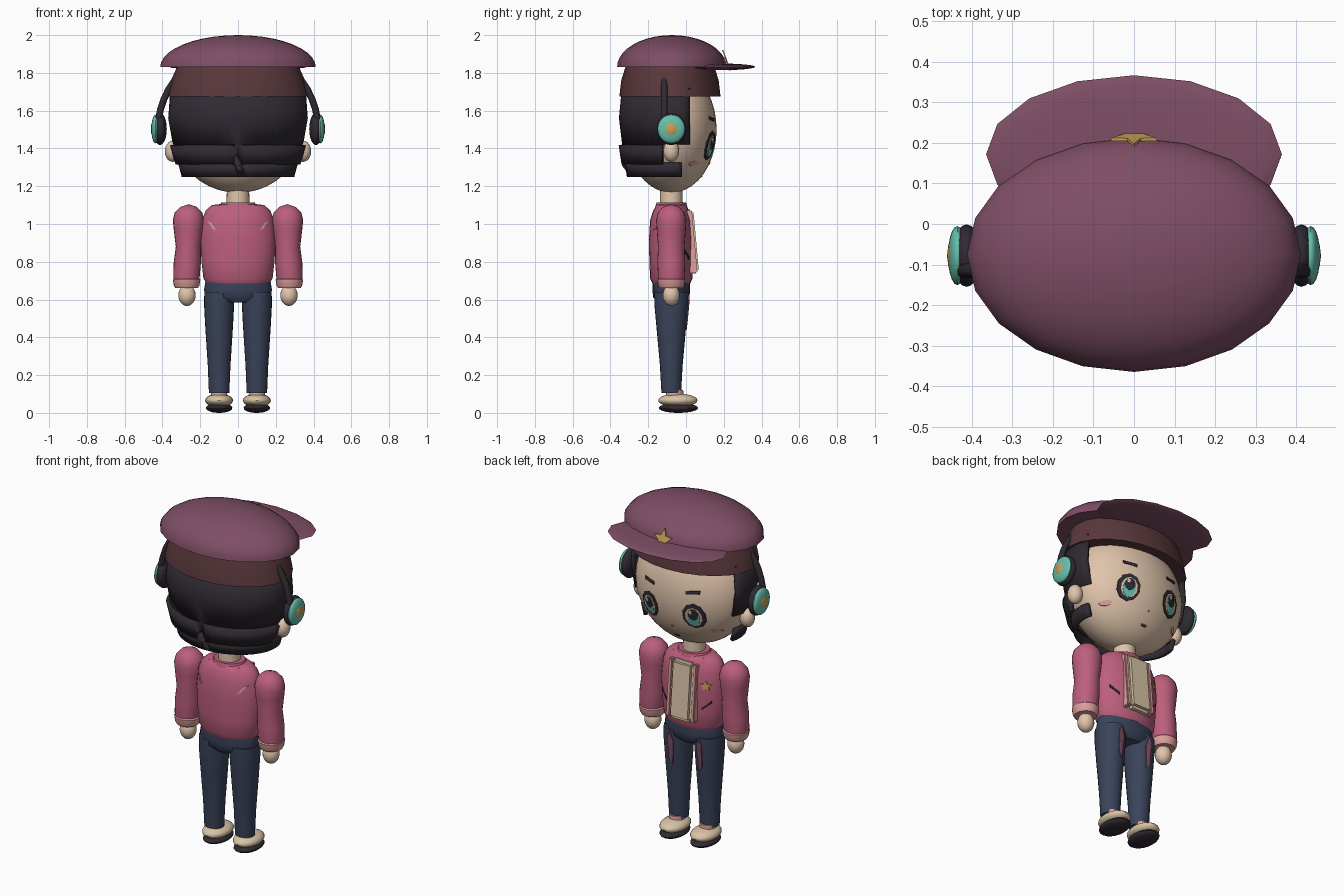
import bpy, bmesh
from math import sin, cos, pi, asin, sqrt, radians
from mathutils import Vector, Matrix

cube = bpy.data.objects.get("Cube")
if cube:
    bpy.data.objects.remove(cube)


def material(name, hexa):
    rgb = [int(hexa[i:i + 2], 16) / 255 for i in (0, 2, 4)]
    col = [c / 12.92 if c < 0.04 else ((c + 0.055) / 1.055) ** 2.4 for c in rgb] + [1]
    m = bpy.data.materials.new(name)
    m.use_nodes = True
    m.diffuse_color = col
    m.node_tree.nodes["Principled BSDF"].inputs["Base Color"].default_value = col
    return m


MAUVE = material("mauve", "7E4E65")
BROWN = material("dark brown", "5A383C")
DARK = material("near black", "302A32")
SKIN = material("skin", "E0C4AB")
PINK = material("pink", "BC5F7D")
BLUSH = material("light pink", "DFA09C")
NAVY = material("navy", "3A435A")
TEAL = material("teal", "66BFAC")
GOLD = material("gold", "C9A058")
CREAM = material("cream", "D8C4A6")
CY = -0.078  # body axis


def finish(bm, name, mat, smooth=True):
    bmesh.ops.remove_doubles(bm, verts=bm.verts, dist=0.0002)
    bmesh.ops.recalc_face_normals(bm, faces=bm.faces)
    me = bpy.data.meshes.new(name)
    bm.to_mesh(me)
    bm.free()
    me.materials.append(mat)
    ob = bpy.data.objects.new(name, me)
    bpy.context.collection.objects.link(ob)
    if smooth:
        bpy.ops.object.select_all(action='DESELECT')
        ob.select_set(True)
        bpy.context.view_layer.objects.active = ob
        bpy.ops.object.shade_smooth_by_angle(angle=radians(40))
    return ob


def lathe(name, prof, mat, cx=0, cy=CY, segs=24):
    """Stack of elliptical rings (z, rx, ry) with closed ends."""
    bm = bmesh.new()
    rings = [[bm.verts.new((cx + rx * cos(2 * pi * i / segs), cy + ry * sin(2 * pi * i / segs), z))
              for i in range(segs)] for z, rx, ry in prof]
    for a, b in zip(rings, rings[1:]):
        for i in range(segs):
            j = (i + 1) % segs
            bm.faces.new((a[i], a[j], b[j], b[i]))
    for ring, p in ((rings[0], prof[0]), (rings[-1], prof[-1])):
        if p[1] > 0.001:
            bm.faces.new(ring)
    return finish(bm, name, mat)


def ball(name, loc, size, mat, segs=20):
    bm = bmesh.new()
    bmesh.ops.create_uvsphere(bm, u_segments=segs, v_segments=12, radius=1,
                              matrix=Matrix.Translation(loc) @ Matrix.Diagonal((*size, 1)))
    return finish(bm, name, mat)


def box(name, loc, size, tilt, mat):
    bm = bmesh.new()
    bmesh.ops.create_cube(bm, size=2, matrix=Matrix.Translation(loc)
                          @ Matrix.Rotation(tilt, 4, 'X') @ Matrix.Diagonal((*size, 1)))
    bmesh.ops.bevel(bm, geom=bm.edges[:], offset=min(size) * 0.4, segments=2, affect='EDGES')
    return finish(bm, name, mat)


def surface(prof, cx=0, side=1):
    """Returns y on a lathed part for a given x and z."""
    def at(x, z):
        for (z0, a0, b0), (z1, a1, b1) in zip(prof, prof[1:]):
            if z0 <= z <= z1:
                t = (z - z0) / (z1 - z0)
                rx, ry = a0 + (a1 - a0) * t, b0 + (b1 - b0) * t
                return CY + side * ry * sqrt(max(0, 1 - ((x - cx) / rx) ** 2))
        return CY
    return at


def decal(name, pts, surf, mat, lift=0.004, side=1):
    """Thin plate with an (x, z) outline laid on a surface."""
    bm = bmesh.new()
    n = len(pts)
    mx, mz = sum(p[0] for p in pts) / n, sum(p[1] for p in pts) / n
    rows = []
    for s in (0, 0.33, 0.67, 1):
        flat = [(mx + (x - mx) * s, mz + (z - mz) * s) for x, z in pts]
        rows.append([bm.verts.new((x, surf(x, z) + side * lift, z)) for x, z in flat])
    rows.append([bm.verts.new(v.co - Vector((0, side * (lift + 0.003), 0))) for v in rows[-1]])
    for k, (a, b) in enumerate(zip(rows, rows[1:])):
        for i in range(n):
            j = (i + 1) % n
            bm.faces.new((a[0], b[i], b[j]) if k == 0 else (a[i], b[i], b[j], a[j]))
    return finish(bm, name, mat, False)


def oval(x, z, rx, rz, n=12):
    return [(x + rx * cos(2 * pi * (i + 0.5) / n), z + rz * sin(2 * pi * (i + 0.5) / n)) for i in range(n)]


def star(x, z, r):
    return [(x + r * (0.45 if i % 2 else 1) * sin(pi * i / 5),
             z + r * (0.45 if i % 2 else 1) * cos(pi * i / 5)) for i in range(10)]


def bar(x0, z0, x1, z1, h):
    return [(x0, z0 - h), (x1, z1 - h), (x1, z1 + h), (x0, z0 + h)]


# Head and neck
head = [(1.5 - 0.335 * cos(pi * i / 20), 0.345 * sin(pi * i / 20), 0.24 * sin(pi * i / 20))
        for i in range(21)]
lathe("head", head, SKIN, segs=32)
lathe("neck", [(1.07, .062, .062), (1.22, .058, .058)], SKIN)
face = surface(head)

# Hair shell: three strips, each ending at its own line beside the face
hair = [(1.25, .298, .235), (1.32, .317, .245), (1.42, .345, .26), (1.56, .37, .277), (1.72, .358, .262)]
bm = bmesh.new()
for (low, high), limit in zip(zip(hair, hair[1:]), (-.02, -.12, .02, .02)):
    strip = []
    for z, rx, ry in (low, high):
        t = asin((limit - CY) / ry)
        arc = [t - (pi + 2 * t) * i / 28 for i in range(29)]
        strip.append([bm.verts.new((rx * cos(a), CY + ry * sin(a), z)) for a in arc])
    for i in range(28):
        bm.faces.new((strip[0][i], strip[0][i + 1], strip[1][i + 1], strip[1][i]))
shell = finish(bm, "hair", DARK)
solid = shell.modifiers.new("thickness", 'SOLIDIFY')
solid.thickness = 0.02

# Cap
lathe("cap_band", [(1.675, .374, .268), (1.76, .355, .258), (1.85, .315, .23)], BROWN, cy=-.085)
dome = [(1.83 + .17 * sin(pi * i / 20), .412 * cos(pi * i / 20), .29 * cos(pi * i / 20)) for i in range(11)]
lathe("cap_dome", dome, MAUVE, cy=-.075, segs=20)
ball("cap_visor", (0, .172, 1.832), (.365, .195, .018), MAUVE, 16)
decal("cap_star", star(0, 1.862, .06), lambda x, z: .215 - (z - 1.862) * .35, GOLD)

# Headphone arch over the head
curve = bpy.data.curves.new("headphone_arch", 'CURVE')
curve.dimensions = '3D'
curve.bevel_depth = 0.018
curve.bevel_resolution = 2
line = curve.splines.new('POLY')
line.points.add(24)
for i, p in enumerate(line.points):
    p.co = (.424 * cos(pi * i / 24), -.115, 1.5 + .424 * sin(pi * i / 24), 1)
curve.materials.append(DARK)
bpy.context.collection.objects.link(bpy.data.objects.new("headphone_arch", curve))

# Torso
torso = [(.685, .165, .10), (.71, .183, .112), (.8, .193, .116), (.92, .2, .118), (1.02, .19, .112),
         (1.07, .172, .096), (1.1, .14, .078), (1.107, .08, .065)]
lathe("jacket", torso, PINK)
lathe("collar", [(1.09, .1, .085), (1.115, .088, .078), (1.115, .07, .066)], PINK)
chest, back = surface(torso), surface(torso, side=-1)
box("shirt", (0, .012, .905), (.072, .042, .17), .09, CREAM)
decal("chest_star", star(-.135, .955, .03), chest, GOLD, .006)
lathe("hips", [(.585, .085, .075), (.612, .168, .096), (.65, .18, .1), (.70, .172, .098)], NAVY)

# Face centre details
decal("nose", oval(0, 1.322, .007, .006, 6), face, BLUSH)
decal("mouth", bar(-.016, 1.25, .016, 1.25, .005), face, BROWN)

sleeve = [(.675, .062, .066), (.72, .07, .07), (.8, .072, .074), (.88, .066, .07), (.97, .078, .077),
          (1.02, .083, .08), (1.06, .073, .071), (1.09, .045, .045), (1.105, 0, 0)]
leg = [(.105, .054, .052), (.25, .06, .06), (.45, .073, .078), (.58, .08, .09), (.64, .078, .09)]

# Paired parts
for s, tag in ((1, "left"), (-1, "right")):
    ball(tag + "_ear", (s * .345, CY, 1.385), (.042, .042, .056), SKIN)
    ball(tag + "_ear_cushion", (s * .413, CY, 1.503), (.036, .077, .085), DARK)
    ball(tag + "_ear_cup", (s * .436, CY, 1.503), (.023, .073, .076), TEAL)
    ball(tag + "_ear_cup_centre", (s * .449, CY, 1.503), (.0125, .04, .042), GOLD, 8)

    # Eye layers, brow and cheek
    ex, ez = s * .143, 1.415
    decal(tag + "_eye_outline", oval(ex, ez, .064, .077, 10), face, DARK, .003)
    decal(tag + "_eye_white", oval(ex, ez - .004, .046, .058, 10), face, CREAM, .005)
    decal(tag + "_iris", oval(ex, ez - .006, .034, .053), face, TEAL, .007)
    decal(tag + "_pupil", oval(ex, ez + .012, .028, .034), face, DARK, .009)
    decal(tag + "_eye_glint", oval(ex + .012, ez + .028, .01, .013, 8), face, CREAM, .011)
    decal(tag + "_brow", bar(ex - s * .04, 1.552, ex + s * .035, 1.56, .009), face, DARK)
    decal(tag + "_cheek", oval(s * .232, 1.32, .026, .013), face, BLUSH)

    # Jacket trim
    box(tag + "_lapel", (s * .079, .006, .905), (.012, .04, .165), .09, BLUSH)
    decal(tag + "_pocket", bar(s * .115, .82, s * .16, .86, .007), chest, DARK)
    decal(tag + "_back_mark", [(s * .115, .965), (s * .135, .975), (s * .165, 1.015), (s * .145, 1.01)],
          back, BLUSH, .004, -1)

    # Arm
    arm = lathe(tag + "_sleeve", sleeve, PINK, cx=s * .262)
    lathe(tag + "_cuff", [(.66, .06, .062), (.675, .068, .07), (.705, .073, .074), (.712, .066, .068)],
          BLUSH, cx=s * .272)
    for v in arm.data.vertices:  # arm leans slightly outward
        v.co.x += s * .012 * max(0, (.9 - v.co.z) / .2)
    ball(tag + "_hand", (s * .27, CY, .622), (.046, .045, .056), SKIN)

    # Leg and shoe
    lathe(tag + "_trouser_leg", leg, NAVY, cx=s * .1)
    decal(tag + "_thigh_patch", [(s * .085, .44), (s * .108, .47), (s * .11, .6), (s * .095, .63), (s * .075, .57)],
          surface(leg, s * .1), MAUVE, .006)
    lathe(tag + "_sock", [(.06, .045, .05), (.12, .042, .045)], BLUSH, cx=s * .1, cy=-.06)
    ball(tag + "_shoe", (s * .1, -.043, .066), (.074, .104, .036), CREAM)
    ball(tag + "_sole", (s * .1, -.04, .026), (.07, .104, .026), DARK)
